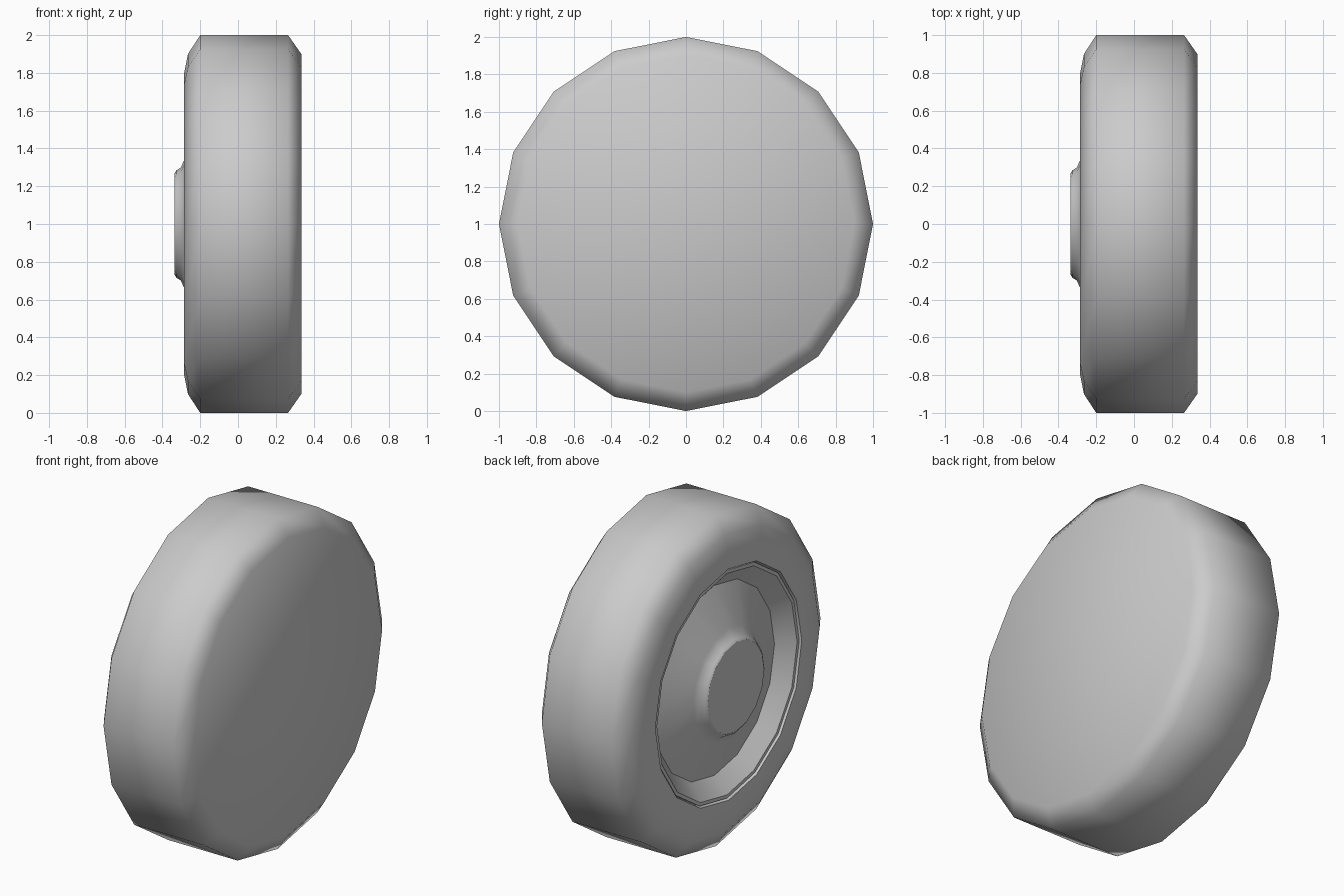
import bpy, bmesh, math

cube = bpy.data.objects.get("Cube")
if cube:
    bpy.data.objects.remove(cube)

SIDES = 16

grey = bpy.data.materials.new("plain_grey")
grey.use_nodes = True
grey.diffuse_color = (0.6, 0.6, 0.6, 1)
grey.node_tree.nodes["Principled BSDF"].inputs["Base Color"].default_value = (0.6, 0.6, 0.6, 1)


def lathe(name, profile, cap_start=False, cap_end=False, sharp=()):
    """Turn (x, radius) points around the axle; profile runs from +x to -x."""
    bm = bmesh.new()
    rings = []
    for x, r in profile:
        ring = []
        for i in range(SIDES):
            a = 2 * math.pi * i / SIDES
            ring.append(bm.verts.new((x, r * math.cos(a), 1 + r * math.sin(a))))
        rings.append(ring)
    for a, b in zip(rings, rings[1:]):
        for i in range(SIDES):
            j = (i + 1) % SIDES
            bm.faces.new((a[i], a[j], b[j], b[i]))
    if cap_start:
        bm.faces.new(rings[0][::-1])
    if cap_end:
        bm.faces.new(rings[-1])
    # outward is +x on the starting cap and -x on the ending cap
    for f in bm.faces:
        f.smooth = True
    bm.normal_update()
    if cap_start and bm.faces[:][-1 - int(cap_end)].normal.x < 0:
        bmesh.ops.reverse_faces(bm, faces=bm.faces[:])
    elif cap_end and not cap_start and bm.faces[:][-1].normal.x > 0:
        bmesh.ops.reverse_faces(bm, faces=bm.faces[:])
    # crisp rings
    for k in sharp:
        for i in range(SIDES):
            bm.edges.get((rings[k][i], rings[k][(i + 1) % SIDES])).smooth = False
    mesh = bpy.data.meshes.new(name)
    bm.to_mesh(mesh)
    bm.free()
    mesh.materials.append(grey)
    obj = bpy.data.objects.new(name, mesh)
    bpy.context.collection.objects.link(obj)
    return obj


# tyre: closed inner face, tread, rounded shoulder and outer sidewall
lathe("tyre", [(0.335, 0.9), (0.265, 1.0), (-0.2, 1.0), (-0.265, 0.9),
               (-0.285, 0.8), (-0.285, 0.7), (-0.26, 0.69)],
      cap_start=True, sharp=(5,))

# wheel: rim lip, sloping recess wall, raised cone and flat hub cap
lathe("wheel_rim_and_hub", [(-0.2, 0.7), (-0.275, 0.69), (-0.275, 0.67), (-0.19, 0.575),
                            (-0.285, 0.34), (-0.302, 0.3), (-0.325, 0.285), (-0.335, 0.27)],
      cap_end=True, sharp=(1, 2, 3, 7))
